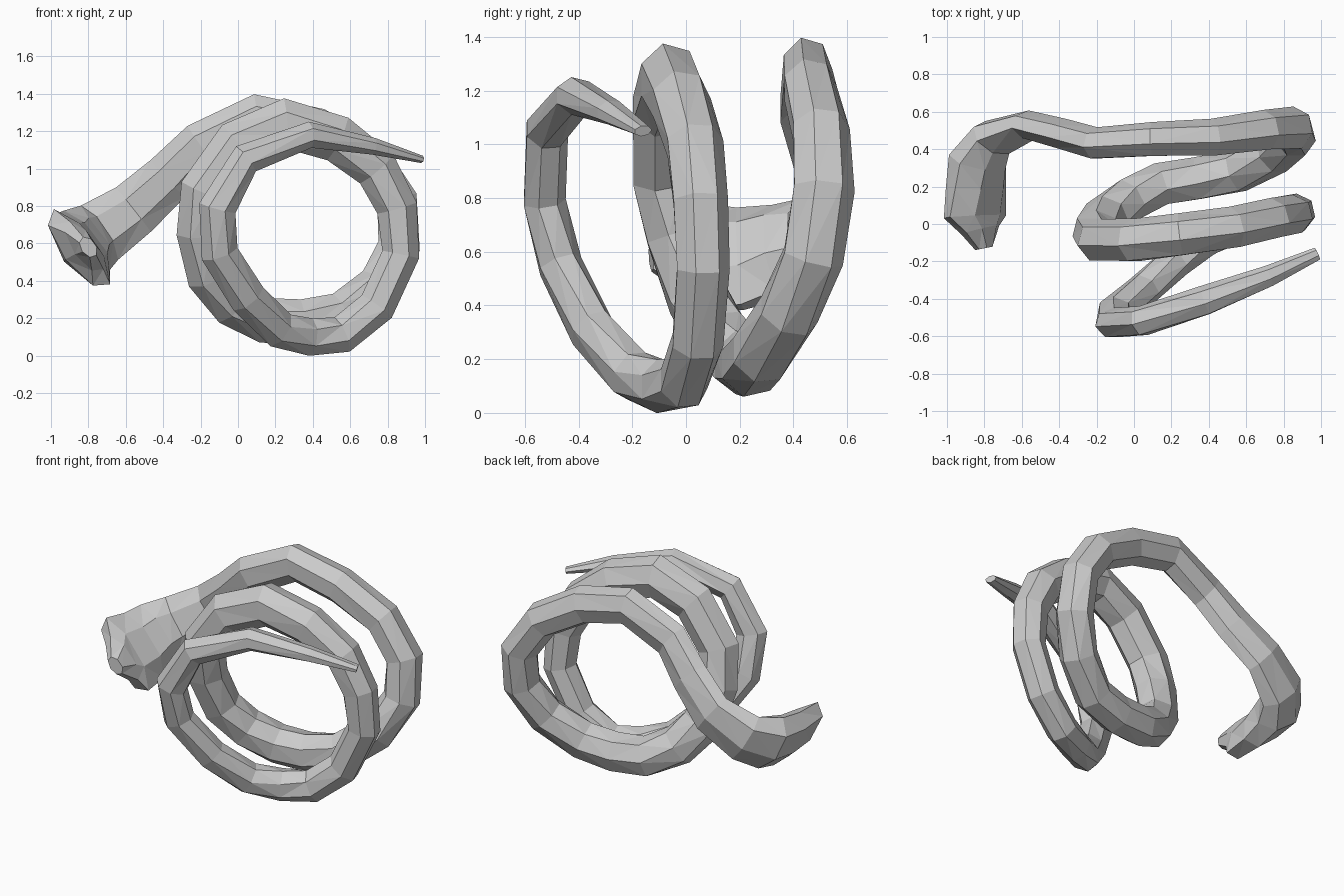
import bpy, bmesh, math
from mathutils import Vector

if "Cube" in bpy.data.objects:
    bpy.data.objects.remove(bpy.data.objects["Cube"])

SIDES = 7
NECK = 30  # path index where the flat neck begins

# Centre line from the tail tip, through the coils and neck, to the snout
PATH = [Vector(p) for p in [
    (0.98, -0.16, 1.05), (0.72, -0.28, 1.12), (0.38, -0.41, 1.18),
    (0.04, -0.52, 1.05), (-0.11, -0.53, 0.79), (-0.1, -0.47, 0.55),
    (0.05, -0.35, 0.31), (0.22, -0.2, 0.14), (0.38, -0.09, 0.1),
    (0.55, -0.01, 0.11), (0.74, 0.04, 0.26), (0.87, 0.06, 0.54),
    (0.85, 0.05, 0.79), (0.74, 0.03, 1.0), (0.53, -0.02, 1.16),
    (0.25, -0.06, 1.24), (0.0, -0.09, 1.13), (-0.18, -0.09, 0.88),
    (-0.2, -0.04, 0.66), (-0.15, 0.04, 0.43), (-0.03, 0.13, 0.28),
    (0.14, 0.21, 0.19), (0.34, 0.24, 0.18), (0.55, 0.28, 0.22),
    (0.75, 0.38, 0.37), (0.86, 0.47, 0.58), (0.85, 0.51, 0.83),
    (0.7, 0.5, 1.05), (0.42, 0.46, 1.21), (0.1, 0.45, 1.28),
    (-0.2, 0.43, 1.13), (-0.37, 0.48, 0.95), (-0.56, 0.53, 0.78),
    (-0.75, 0.46, 0.65), (-0.83, 0.34, 0.6), (-0.84, 0.2, 0.57),
    (-0.85, 0.04, 0.57), (-0.82, -0.03, 0.58), (-0.8, -0.13, 0.58)]]
# Cross-section keys: (path index, half thickness, half width)
SIZES = [(0, 0.035, 0.02), (2, 0.08, 0.07), (4, 0.08, 0.1),
         (11, 0.1, 0.1), (15, 0.115, 0.135), (22, 0.115, 0.12),
         (26, 0.115, 0.11), (30, 0.085, 0.12), (32, 0.075, 0.15),
         (34, 0.13, 0.2), (36, 0.09, 0.25), (38, 0.04, 0.06)]


def size(i):
    for (a, ua, va), (b, ub, vb) in zip(SIZES, SIZES[1:]):
        if a <= i <= b:
            f = (i - a) / (b - a)
            return ua + (ub - ua) * f, va + (vb - va) * f


def across(axis, t):
    """Axis made square to the direction t."""
    return (axis - t * axis.dot(t)).normalized()


def ring(centre, u, v, half_u, half_v):
    angles = [2 * math.pi * k / SIDES for k in range(SIDES)]
    return [centre + u * half_u * math.cos(a) + v * half_v * math.sin(a)
            for a in angles]


def skin(name, rings):
    """Join rings of points into a closed, flat-faced tube."""
    bm = bmesh.new()
    loops = [[bm.verts.new(p) for p in r] for r in rings]
    for a, b in zip(loops, loops[1:]):
        for k in range(SIDES):
            n = (k + 1) % SIDES
            bm.faces.new((a[k], a[n], b[n], b[k]))
    bm.faces.new(loops[0])
    bm.faces.new(loops[-1])
    bmesh.ops.triangulate(bm, faces=bm.faces[:])
    bmesh.ops.recalc_face_normals(bm, faces=bm.faces[:])
    mesh = bpy.data.meshes.new(name)
    bm.to_mesh(mesh)
    bm.free()
    bpy.context.collection.objects.link(bpy.data.objects.new(name, mesh))


# Coiled body with flat neck and tilted head, swept as one skin
rings = []
for i, p in enumerate(PATH):
    t = (PATH[min(i + 1, len(PATH) - 1)] - PATH[max(i - 1, 0)]).normalized()
    if i < NECK:
        u = across(Vector((0, 1, 0)), t)
        v = t.cross(u)
    else:
        v = across(Vector((0.6, 0, -0.8)), t)
        u = v.cross(t)
    half_u, half_v = size(i)
    rings.append(ring(p, u, v, half_u * 1.03, half_v * 1.03))
skin("coiled_body", rings)
